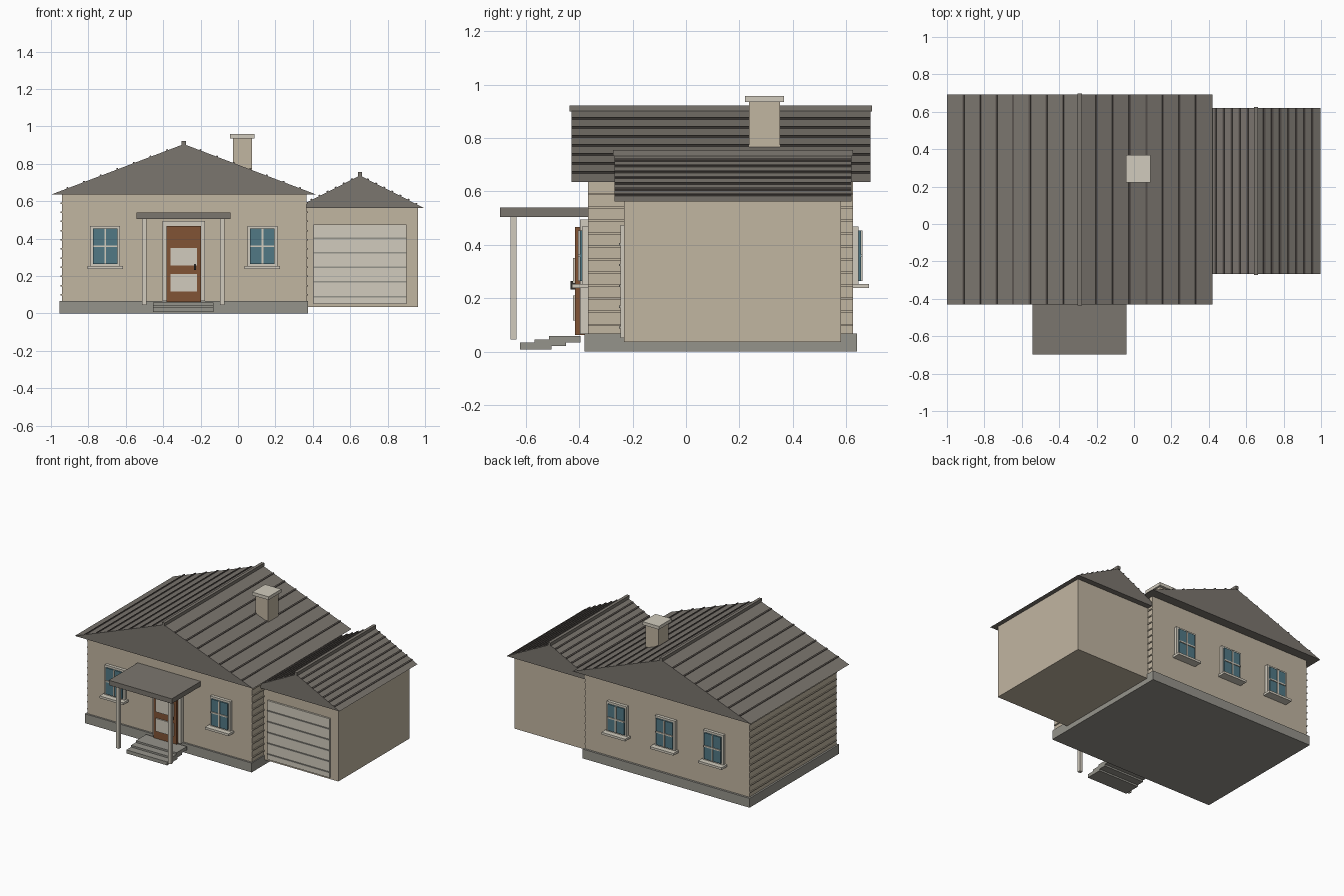
import bpy
import math

if "Cube" in bpy.data.objects:
    bpy.data.objects.remove(bpy.data.objects["Cube"])


def mat(name, r, g, b):
    m = bpy.data.materials.new(name)
    m.diffuse_color = tuple((c / 255) ** 2.2 for c in (r, g, b)) + (1,)
    m.use_nodes = True
    m.node_tree.nodes["Principled BSDF"].inputs["Base Color"].default_value = m.diffuse_color
    return m


WALL = mat("wall_tan", 192, 180, 160)
TRIM = mat("trim_cream", 208, 202, 188)
ROOF = mat("roof_grey_brown", 122, 117, 110)
SEAM = mat("roof_seam_dark", 92, 86, 82)
STONE = mat("stone_grey", 148, 146, 138)
WOOD = mat("door_wood", 128, 84, 56)
GLASS = mat("window_glass", 82, 120, 132)
DARK = mat("dark_metal", 50, 48, 46)


def mesh(name, verts, faces, m):
    me = bpy.data.meshes.new(name)
    me.from_pydata(verts, [], faces)
    me.materials.append(m)
    ob = bpy.data.objects.new(name, me)
    bpy.context.collection.objects.link(ob)
    return ob


def box(name, x, y, z, m):
    """Box from (min, max) ranges."""
    c = [(sum(r) / 2) for r in (x, y, z)]
    h = [abs(r[1] - r[0]) / 2 for r in (x, y, z)]
    v = [(sx * h[0], sy * h[1], sz * h[2]) for sz in (-1, 1)
         for sx, sy in ((-1, -1), (1, -1), (1, 1), (-1, 1))]
    f = [(3, 2, 1, 0), (4, 5, 6, 7), (0, 1, 5, 4), (1, 2, 6, 5), (2, 3, 7, 6), (3, 0, 4, 7)]
    ob = mesh(name, v, f, m)
    ob.location = c
    return ob


def gable_roof(name, cx, half, y, z0, z1):
    """Solid gable prism with raised seams and a ridge cap."""
    v = [(cx + dx, yy, zz) for yy in y for dx, zz in ((-half, z0), (half, z0), (0, z1))]
    mesh(name, v, [(0, 1, 2), (5, 4, 3), (0, 3, 4, 1), (1, 4, 5, 2), (2, 5, 3, 0)], ROOF)
    slope = math.atan2(z1 - z0, half)
    for side in (-1, 1):
        for i in range(1, 8):
            t = i / 8
            x, z = cx + side * half * t, z1 - (z1 - z0) * t
            s = box(name + "_seam", (x - .005, x + .005), y, (z - .006, z + .006), SEAM)
            s.rotation_euler.y = side * slope
    box(name + "_ridge", (cx - .011, cx + .011), (y[0] - .006, y[1] + .006),
        (z1 - .005, z1 + .018), ROOF)


def window(cx, wall_y, out):
    """Framed four-pane window; out is the outward y direction."""
    def part(name, x0, x1, d0, d1, z0, z1, m):
        box(name, (cx + x0, cx + x1), (wall_y + out * d0, wall_y + out * d1), (z0, z1), m)
    for s in (-1, 1):
        part("window_side", s * .065, s * .08, -.01, .022, .25, .468, TRIM)
    part("window_head", -.08, .08, -.01, .022, .452, .468, TRIM)
    part("window_foot", -.08, .08, -.01, .022, .25, .266, TRIM)
    part("window_pane", -.066, .066, -.01, .031, .264, .453, GLASS)
    part("window_mullion", -.005, .005, .02, .037, .264, .453, TRIM)
    part("window_crossbar", -.066, .066, .02, .037, .354, .364, TRIM)
    part("window_sill", -.094, .094, -.01, .06, .238, .254, TRIM)


# Main house
box("foundation", (-.955, .375), (-.38, .64), (0, .067), STONE)
box("house_walls", (-.942, .367), (-.367, .625), (.067, .637), WALL)
gable_roof("house_roof", -.29, .71, (-.43, .692), .635, .905)

# Side wall siding strips
for x in (-.942, .367):
    for i in range(11):
        z = .1 + i * .049
        box("siding_strip", (x - .006, x + .006), (-.367, .625), (z - .004, z + .004), WALL)

# Windows
for x in (-.71, .13):
    window(x, -.367, -1)
for x in (-.67, -.285, .10):
    window(x, .625, 1)

# Chimney
box("chimney", (-.027, .075), (.236, .352), (.72, .937), WALL)
box("chimney_cap", (-.042, .088), (.222, .368), (.935, .958), TRIM)

# Front door
for x in ((-.403, -.38), (-.2, -.177)):
    box("door_frame_side", x, (-.398, -.36), (.065, .495), TRIM)
box("door_frame_head", (-.403, -.177), (-.398, -.36), (.465, .495), TRIM)
box("door", (-.381, -.199), (-.416, -.36), (.062, .466), WOOD)
for z in ((.117, .21), (.257, .35)):
    box("door_panel", (-.36, -.22), (-.424, -.41), z, TRIM)
box("door_handle", (-.234, -.224), (-.432, -.41), (.232, .265), DARK)

# Porch
box("porch_canopy", (-.542, -.04), (-.697, -.36), (.505, .54), ROOF)
for x in (-.5, -.085):
    box("porch_post", (x - .012, x + .012), (-.658, -.635), (.045, .507), TRIM)
for i in range(3):
    y, z = -.622 + i * .054, .008 + i * .0125
    box("porch_step", (-.455, -.13), (y, y + .118), (z, z + .025), STONE)

# Garage
box("garage_walls", (.345, .962), (-.232, .58), (.035, .567), WALL)
gable_roof("garage_roof", .652, .344, (-.268, .62), .563, .737)
box("garage_door", (.405, .9), (-.245, -.225), (.05, .475), TRIM)
for i in range(5):
    z = .09 + i * .078
    box("garage_door_rail", (.405, .9), (-.251, -.24), (z - .004, z + .004), STONE)
